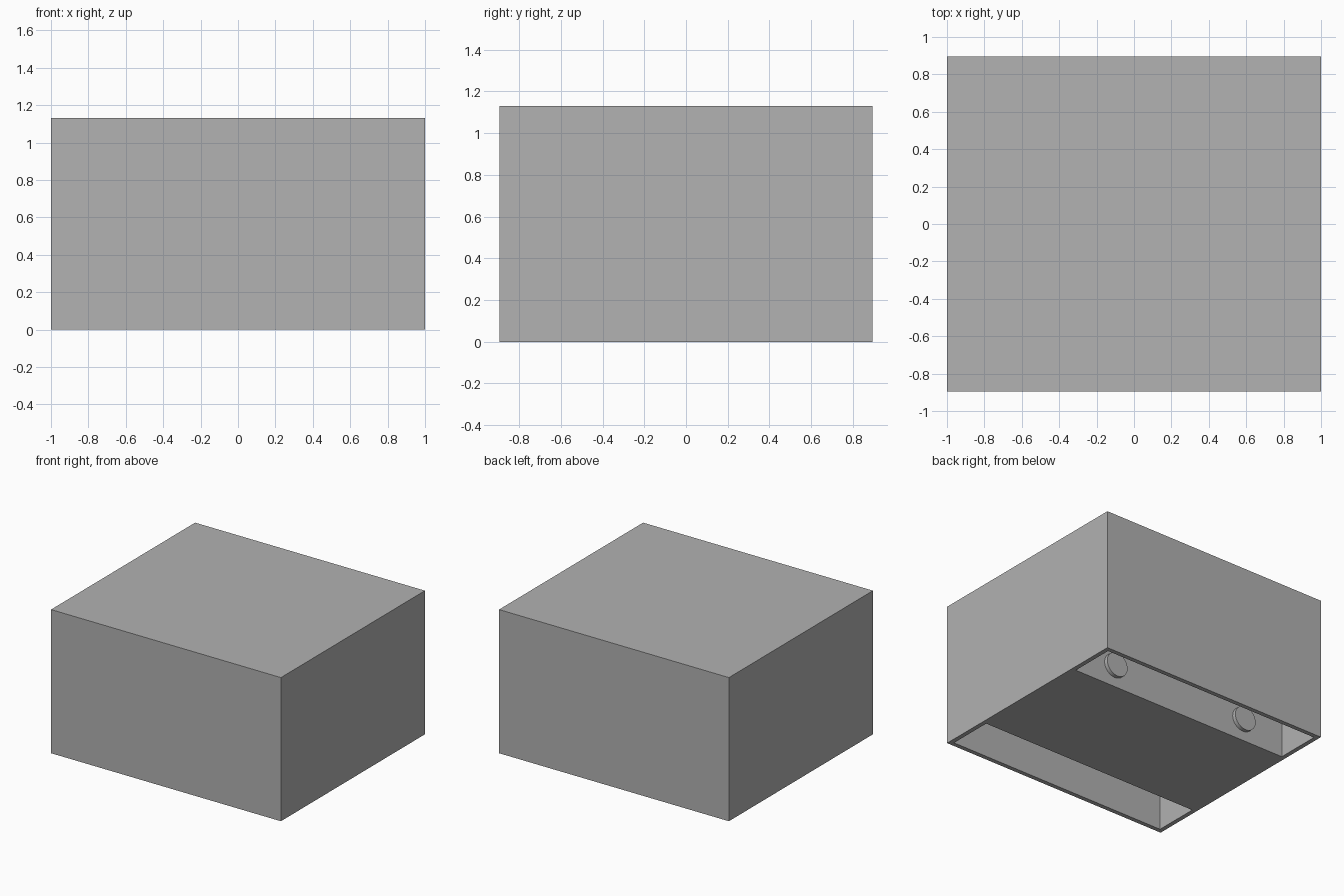
import bpy
import bmesh
import math
from mathutils import Vector, Matrix

cube = bpy.data.objects.get("Cube")
if cube:
    bpy.data.objects.remove(cube, do_unlink=True)

W, D, H = 2.0, 1.79, 1.13     # outer size
T = 0.035                     # wall thickness
CORE = 0.50                   # half depth of the central core
DISC_X, DISC_Z, DISC_R, DISC_T = 0.60, 0.17, 0.095, 0.03

grey = bpy.data.materials.new("plain_grey")
grey.use_nodes = True
colour = (0.445, 0.445, 0.445, 1)
grey.diffuse_color = colour
grey.node_tree.nodes["Principled BSDF"].inputs["Base Color"].default_value = colour


def finish(name, bm):
    bmesh.ops.recalc_face_normals(bm, faces=bm.faces)
    mesh = bpy.data.meshes.new(name)
    bm.to_mesh(mesh)
    bm.free()
    mesh.materials.append(grey)
    obj = bpy.data.objects.new(name, mesh)
    bpy.context.collection.objects.link(obj)
    return obj


# Box body: slice it along the cavity edges
bm = bmesh.new()
bmesh.ops.create_cube(bm, size=1)
bmesh.ops.scale(bm, vec=(W, D, H), verts=bm.verts)
bmesh.ops.translate(bm, vec=(0, 0, H / 2), verts=bm.verts)
for axis, place in ((Vector((1, 0, 0)), W / 2 - T),
                    (Vector((0, 1, 0)), D / 2 - T),
                    (Vector((0, 1, 0)), CORE)):
    for side in (-1, 1):
        bmesh.ops.bisect_plane(bm, geom=bm.verts[:] + bm.edges[:] + bm.faces[:],
                               plane_co=axis * place * side, plane_no=axis)

# Front and back cavities: push two underside faces up into the body
slots = []
for face in bm.faces:
    c = face.calc_center_median()
    if c.z < 0.001 and abs(c.x) < 0.1 and CORE < abs(c.y) < D / 2 - T:
        slots.append(face)
pushed = bmesh.ops.extrude_discrete_faces(bm, faces=slots)["faces"]
bmesh.ops.translate(bm, vec=(0, 0, H - T),
                    verts=list({v for f in pushed for v in f.verts}))
finish("box_body", bm)

# Round discs on both long walls of the core
for y_name, y_side in (("back", 1), ("front", -1)):
    for x_name, x_side in (("left", 1), ("right", -1)):
        bm = bmesh.new()
        place = Matrix.Translation((x_side * DISC_X, y_side * (CORE + DISC_T / 2), DISC_Z))
        bmesh.ops.create_cone(bm, cap_ends=True, segments=32, radius1=DISC_R,
                              radius2=DISC_R, depth=DISC_T,
                              matrix=place @ Matrix.Rotation(math.pi / 2, 4, "X"))
        disc = finish(f"{y_name}_{x_name}_disc", bm)
        bpy.ops.object.select_all(action="DESELECT")
        disc.select_set(True)
        bpy.context.view_layer.objects.active = disc
        bpy.ops.object.shade_smooth_by_angle(angle=math.radians(30))
